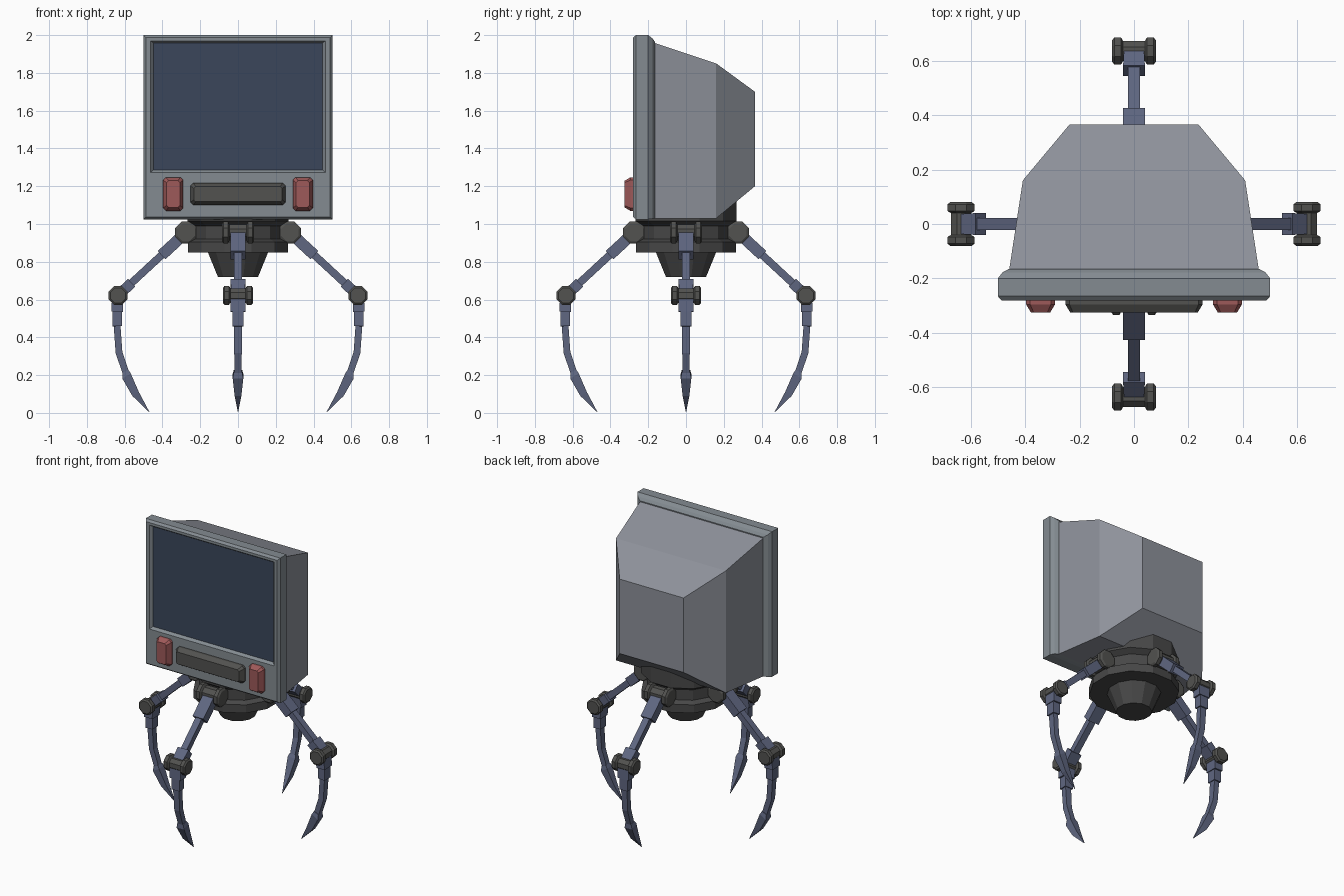
import bpy, bmesh, math
from mathutils import Vector

if "Cube" in bpy.data.objects:
    bpy.data.objects.remove(bpy.data.objects["Cube"], do_unlink=True)


def material(name, rgb):
    m = bpy.data.materials.new(name)
    m.use_nodes = True
    m.diffuse_color = (*rgb, 1)
    m.node_tree.nodes["Principled BSDF"].inputs["Base Color"].default_value = (*rgb, 1)
    return m


SHELL = material("shell grey", (0.27, 0.285, 0.325))
FRAME = material("frame grey", (0.23, 0.26, 0.285))
SCREEN = material("screen navy", (0.043, 0.062, 0.105))
RED = material("button red", (0.34, 0.1, 0.1))
DARK = material("joint charcoal", (0.085, 0.085, 0.08))
BASE = material("base charcoal", (0.065, 0.065, 0.065))
STEEL = material("leg blue steel", (0.115, 0.135, 0.22))


def loft(name, rings, mats):
    """Skin closed rings of points in order and cap both ends."""
    bm = bmesh.new()
    loops = [[bm.verts.new(p) for p in ring] for ring in rings]
    n = len(loops[0])
    for a, b in zip(loops, loops[1:]):
        for i in range(n):
            j = (i + 1) % n
            bm.faces.new((a[i], a[j], b[j], b[i]))
    bm.faces.new(loops[0][::-1])
    last = bm.faces.new(loops[-1])
    last.material_index = len(mats) - 1
    bmesh.ops.recalc_face_normals(bm, faces=bm.faces)
    me = bpy.data.meshes.new(name)
    bm.to_mesh(me)
    bm.free()
    for m in mats:
        me.materials.append(m)
    ob = bpy.data.objects.new(name, me)
    bpy.context.collection.objects.link(ob)
    return ob


def rect(y, half, low, high, x=0):
    return [(x - half, y, low), (x + half, y, low), (x + half, y, high), (x - half, y, high)]


def lathe(name, profile, sides, mat, axis, centre=(0, 0, 0)):
    """Profile of (along, radius) around the y or z axis."""
    rings = []
    for h, r in profile:
        ring = []
        for i in range(sides):
            a = math.tau * (i + 0.5) / sides
            c, s = r * math.cos(a), r * math.sin(a)
            p = (c, h, s) if axis == "y" else (c, s, h)
            ring.append(Vector(p) + Vector(centre))
        rings.append(ring)
    return loft(name, rings, [mat])


# Monitor housing and front frame with recessed screen
loft("housing", [rect(-0.2, 0.463, 1.03, 1.97), rect(0.16, 0.408, 1.03, 1.85),
                 rect(0.365, 0.237, 1.2, 1.7)], [SHELL])
loft("screen_frame", [rect(-0.165, 0.46, 1.03, 1.965), rect(-0.178, 0.483, 1.028, 1.983),
                      rect(-0.2, 0.5, 1.025, 2), rect(-0.265, 0.5, 1.025, 2),
                      rect(-0.28, 0.487, 1.037, 1.987), rect(-0.28, 0.463, 1.272, 1.97),
                      rect(-0.262, 0.448, 1.286, 1.958)], [FRAME, SCREEN])


# Front controls: chamfered pads
def pad(name, x, half, low, high, mat):
    def ring(y, inset, cut):
        a, lo, hi = half - inset, low + inset, high - inset
        return [(x - a + cut, y, lo), (x + a - cut, y, lo), (x + a, y, lo + cut), (x + a, y, hi - cut),
                (x + a - cut, y, hi), (x - a + cut, y, hi), (x - a, y, hi - cut), (x - a, y, lo + cut)]
    loft(name, [ring(-0.27, 0, 0.015), ring(-0.295, 0, 0.015), ring(-0.325, 0.018, 0.01)], [mat])


pad("control_bar", 0, 0.252, 1.1, 1.217, DARK)
for side, x in (("left", 0.343), ("right", -0.343)):
    pad(side + "_button", x, 0.053, 1.07, 1.247, RED)

# Swivel base
lathe("swivel_base", [(1.19, 0.2), (1.12, 0.277), (1.015, 0.277), (0.99, 0.24), (0.92, 0.24),
                      (0.905, 0.275), (0.85, 0.275), (0.85, 0.165), (0.72, 0.11)], 12, BASE, "z")


# Legs: stations are (distance out, height, half thickness, half width)
def limb(name, stations):
    pts = [Vector((s[0], 0, s[1])) for s in stations]
    rings = []
    for i, (r, z, t, w) in enumerate(stations):
        d = (pts[min(i + 2, len(pts) - 1)] - pts[max(i - 2, 0)]).normalized()
        n = Vector((-d.z, 0, d.x)) * t
        side = Vector((0, w, 0))
        rings.append([pts[i] + n + side, pts[i] - n + side, pts[i] - n - side, pts[i] + n - side])
    return loft(name, rings, [STEEL])


def joint(name, r, z, radius, width):
    k, m = radius, radius * 0.75
    half = [(width, k * 0.8), (width - 0.008, k), (width - 0.032, k), (width - 0.04, m)]
    profile = half + [(-h, q) for h, q in reversed(half)]
    return lathe(name, profile, 8, DARK, "y", (r, 0, z))


HIP, KNEE = Vector((0.275, 0.955)), Vector((0.635, 0.622))


def thigh_stations():
    steps = [(0, 0.03, 0.04), (0.36, 0.03, 0.04), (0.36, 0.02, 0.022),
             (0.8, 0.02, 0.022), (0.8, 0.028, 0.04), (1, 0.028, 0.036)]
    return [(*HIP.lerp(KNEE, f), t, w) for f, t, w in steps]


SHIN = [(0.637, 0.62, 0.03, 0.04), (0.64, 0.535, 0.03, 0.04), (0.64, 0.535, 0.025, 0.03),
        (0.64, 0.46, 0.025, 0.03), (0.64, 0.46, 0.018, 0.022), (0.63, 0.32, 0.018, 0.02),
        (0.593, 0.21, 0.018, 0.018)]
CLAW = [(0.596, 0.22, 0.018, 0.022), (0.59, 0.195, 0.026, 0.028),
        (0.542, 0.1, 0.02, 0.018), (0.47, 0.005, 0.001, 0.001)]

for k, where in enumerate(("left", "back", "right", "front")):
    parts = [joint(where + "_hip", *HIP, 0.063, 0.085),
             joint(where + "_knee", *KNEE, 0.054, 0.08),
             limb(where + "_thigh", thigh_stations()),
             limb(where + "_shin", SHIN),
             limb(where + "_claw", CLAW)]
    for ob in parts:
        ob.rotation_euler.z = k * math.pi / 2
